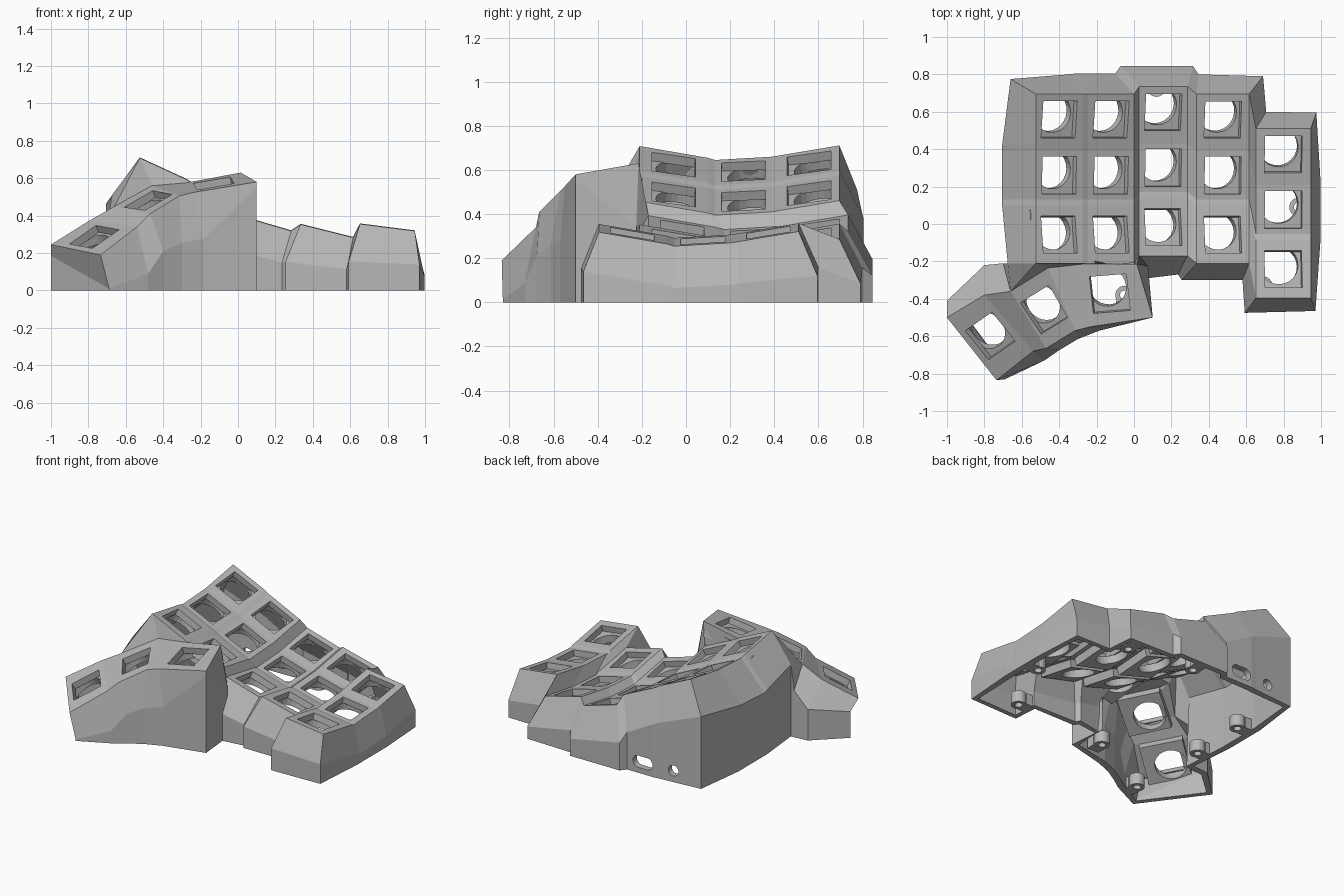
import bpy, bmesh, math
from mathutils import Vector as V

if "Cube" in bpy.data.objects:
    bpy.data.objects.remove(bpy.data.objects["Cube"], do_unlink=True)

grey = bpy.data.materials.new("case_grey")
grey.use_nodes = True
grey.diffuse_color = (0.48, 0.48, 0.48, 1)
for node in grey.node_tree.nodes:
    if node.type == "BSDF_PRINCIPLED":
        node.inputs["Base Color"].default_value = (0.48, 0.48, 0.48, 1)


def finish(bm, name):
    bmesh.ops.recalc_face_normals(bm, faces=bm.faces[:])
    mesh = bpy.data.meshes.new(name)
    bm.to_mesh(mesh)
    bm.free()
    mesh.materials.append(grey)
    obj = bpy.data.objects.new(name, mesh)
    bpy.context.collection.objects.link(obj)
    return obj


def tube(bm, loops):
    """Closed ring: four point loops joined around its cross-section."""
    loops = [[bm.verts.new(p) for p in loop] for loop in loops]
    for a, b in zip(loops, loops[1:] + loops[:1]):
        for i in range(len(a)):
            m = (i + 1) % len(a)
            bm.faces.new((a[i], a[m], b[m], b[i]))


shell = bmesh.new()
keys = []            # (centre, x axis, y axis) of every key socket


def face(*verts):
    return shell.faces.new(verts)


def key_plate(bl, br, fr, fl, shift=0, hole=0.1):
    """Square frame around a switch opening, shifted sideways if asked."""
    quad = [bl, br, fr, fl]
    x = (br.co + fr.co - bl.co - fl.co).normalized()
    y = (bl.co + br.co - fl.co - fr.co)
    y = (y - x * y.dot(x)).normalized()
    c = sum((v.co for v in quad), V()) / 4 + x * shift
    inner = [shell.verts.new(c + x * hole * sx + y * hole * sy)
             for sx, sy in ((-1, 1), (1, 1), (1, -1), (-1, -1))]
    for i in range(4):
        n = (i + 1) % 4
        face(quad[i], quad[n], inner[n], inner[i])
    keys.append((c, x, y))


# Finger key field: left x, right x, left z, right z, middle y per column
columns = [(-.525, -.275, .645, .53, .27), (-.245, 0, .51, .395, .27),
           (.028, .285, .33, .255, .31), (.335, .615, .29, .22, .27),
           (.652, .945, .292, .255, .085)]
rows = [(-.48, .063), (-.172, .01), (-.138, 0), (.12, .015), (.15, .02), (.425, .066)]
grid = []
for xl, xr, zl, zr, yc in columns:
    for x, z in ((xl, zl), (xr, zr)):
        grid.append([shell.verts.new((x, yc + dy, z + dz)) for dy, dz in rows])
for k in range(9):
    for j in range(5):
        quad = (grid[k][j + 1], grid[k + 1][j + 1], grid[k + 1][j], grid[k][j])
        if k % 2 == 0 and j % 2 == 0:
            key_plate(*quad)
        else:
            face(*quad)

# Thumb cluster: back left, back right, front right, front left corners
thumbs = [[shell.verts.new(p) for p in pts] for pts in (
    ((-.28, -.215, .575), (.015, -.215, .63), (.1, -.5, .58), (-.235, -.55, .525)),
    ((-.66, -.36, .45), (-.46, -.235, .56), (-.315, -.57, .505), (-.47, -.665, .41)),
    ((-1, -.50, .245), (-.80, -.38, .37), (-.54, -.68, .34), (-.735, -.835, .19)))]
inner_thumb, mid_thumb, outer_thumb = thumbs
for t, shift in zip(thumbs, (-.03, 0, 0)):
    key_plate(*t, shift)
for a, b in ((inner_thumb, mid_thumb), (mid_thumb, outer_thumb)):
    face(b[1], a[0], a[3], b[2])

# Web joining the thumb cluster to the finger field
g = [col[0] for col in grid]
t1bl, t1br = inner_thumb[:2]
t2bl, t2br = mid_thumb[:2]
face(g[0], t2br, t2bl)
face(g[0], g[1], t1bl, t2br)
face(g[1], g[2], t1bl)
face(g[2], g[3], t1br, t1bl)
face(g[3], g[4], t1br)

# Outer rim, counterclockwise, each with its offset to the wall shoulder
back = [(-.135, .08), (-.075, .105), (-.065, .11), (-.1, .11), (-.1, .11),
        (.03, .11), (.01, .105), (.075, .095), (.055, .09), (.03, .085)]
rim = [(grid[k][5], (*back[k], -.2)) for k in range(9, -1, -1)]
rim += [(grid[0][j], (-.18, 0, -.2)) for j in (4, 3, 2, 1)]
rim += [(g[0], (-.15, 0, -.2)),
        (t2bl, (-.04, .15, -.12)),
        (outer_thumb[1], (0, .16, -.15)),
        (outer_thumb[0], (0, .09, -.06)),
        (outer_thumb[3], (.045, .005, -.18)),
        (outer_thumb[2], (.06, -.05, -.25)),
        (mid_thumb[3], (.07, -.01, -.2)),
        (mid_thumb[2], (.015, -.045, -.25)),
        (inner_thumb[3], (.05, -.02, -.25)),
        (inner_thumb[2], (0, 0, -.03)),
        (t1br, (.06, -.01, -.28))]
front = [(.045, -.12, -.2), (-.05, -.1, -.17), (-.08, -.09, -.2),
         (-.035, -.09, -.17), (-.06, -.08, -.2), (.025, -.07, -.18)]
rim += [(grid[4 + i][0], off) for i, off in enumerate(front)]
rim += [(grid[9][j], (.052, 0, -.19)) for j in (1, 2, 3, 4)]

top = [v for v, _ in rim]
shoulder = [shell.verts.new(v.co + V(off)) for v, off in rim]
floor = [shell.verts.new((s.co.x, s.co.y, 0)) for s in shoulder]


def wall_with_port(a, b, f, h, shift, half_length, radius, z=0.08):
    """Wall panel with a rounded port cut through it."""
    along = (h.co - f.co).normalized()
    mid = (f.co + h.co) / 2 + along * shift + V((0, 0, z))
    ring = []
    for i in range(24):
        ang = 2 * math.pi * (i + .5) / 24
        u = math.cos(ang) * radius + math.copysign(half_length, math.cos(ang))
        ring.append(shell.verts.new(mid + along * u + V((0, 0, math.sin(ang) * radius))))
    edges = []
    for loop in ([a, b, h, f], ring):
        for p, q in zip(loop, loop[1:] + loop[:1]):
            edges.append(shell.edges.get((p, q)) or shell.edges.new((p, q)))
    bmesh.ops.triangle_fill(shell, edges=edges, use_beauty=True)


ports = {6: (.02, .035, .042), 8: (-.05, 0, .038)}
count = len(rim)
for i in range(count):
    n = (i + 1) % count
    face(top[i], shoulder[i], shoulder[n], top[n])
    if i in ports:
        wall_with_port(shoulder[i], shoulder[n], floor[i], floor[n], *ports[i])
    else:
        face(shoulder[i], floor[i], floor[n], shoulder[n])

case = finish(shell, "case_shell")
# Make sure the key plates face up before thickening inward
if sum(p.normal.z * p.area for p in case.data.polygons) < 0:
    case.data.flip_normals()
thick = case.modifiers.new("wall_thickness", "SOLIDIFY")
thick.thickness = 0.045
thick.offset = -1

# Square switch holders with an off-centre round opening, under each plate
holders = bmesh.new()
angles = [math.pi * i / 12 for i in range(24)]
circle = [(math.cos(a), math.sin(a)) for a in angles]
opening = [(-.02 + .105 * u, .03 + .105 * v) for u, v in circle]
outline = [(.142 * u / max(abs(u), abs(v)), .142 * v / max(abs(u), abs(v)))
           for u, v in circle]
for c, x, y in keys:
    n = x.cross(y)
    tube(holders, [[c + x * u + y * v - n * depth for u, v in shape]
                   for shape, depth in ((outline, .095), (outline, .042),
                                        (opening, .042), (opening, .095))])
finish(holders, "switch_holders")

# Screw bosses at the floor, each with a tab reaching to the wall
bosses = bmesh.new()
for bx, by, dx, dy in ((.69, -.33, -1, 0), (.88, .09, 1, 0), (.61, .67, 0, 1),
                       (.12, .73, 0, 1), (-.05, -.38, 0, -1), (-.59, -.07, -1, 0),
                       (-.57, -.65, 0, -1), (-.58, .34, -1, 0)):
    tube(bosses, [[(bx + r * u, by + r * v, z) for u, v in circle]
                  for r, z in ((.05, 0), (.05, .08), (.025, .08), (.025, 0))])
    tab = bmesh.ops.create_cube(bosses, size=1)["verts"]
    for v in tab:
        v.co = V((bx + dx * .06 + v.co.x * (.06 if dx else .09),
                  by + dy * .06 + v.co.y * (.06 if dy else .09),
                  .04 + v.co.z * .08))
finish(bosses, "screw_bosses")
